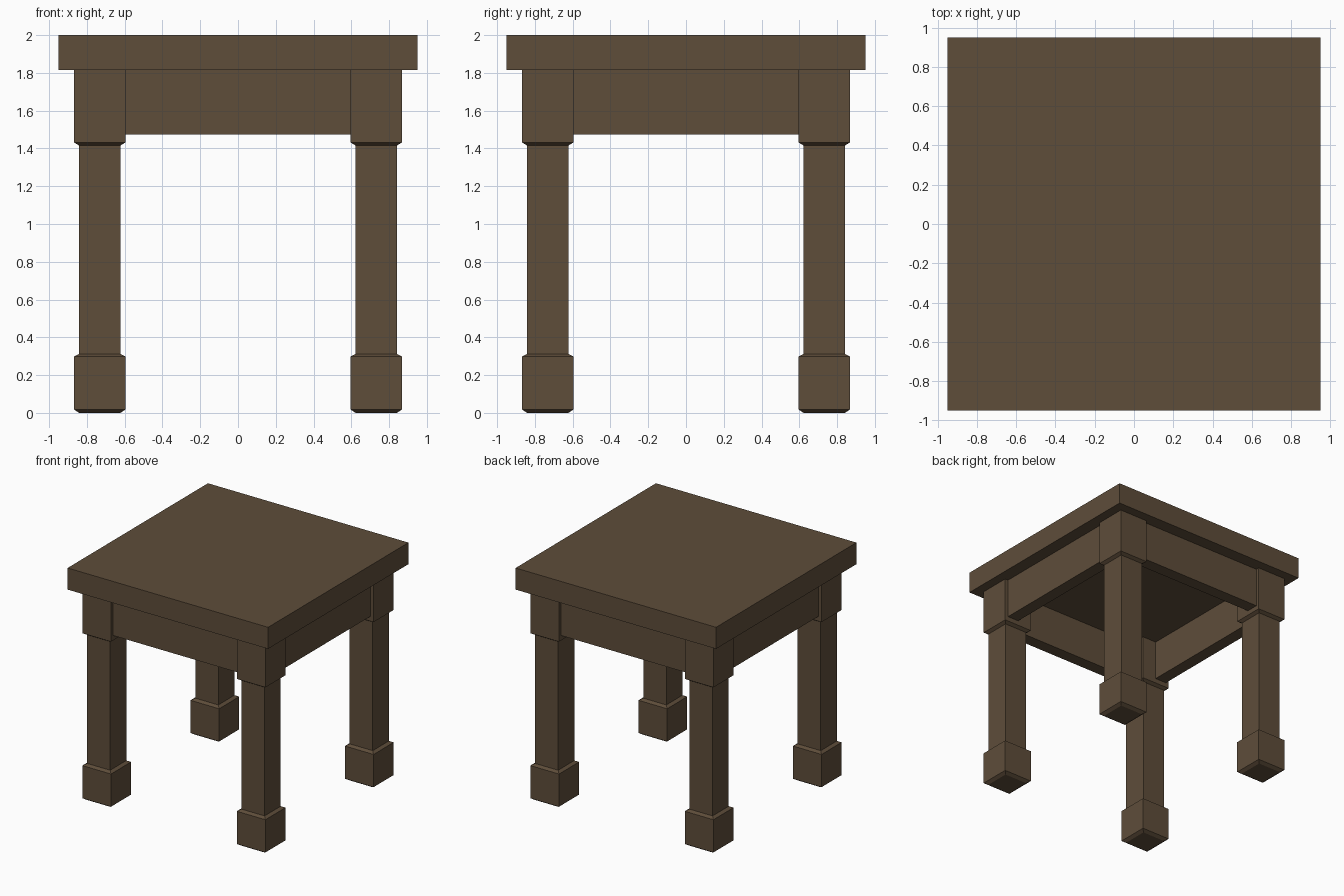
import bpy, bmesh

if "Cube" in bpy.data.objects:
    bpy.data.objects.remove(bpy.data.objects["Cube"])

wood = bpy.data.materials.new("dark brown wood")
wood.diffuse_color = (0.112, 0.074, 0.042, 1)
wood.use_nodes = True
wood.node_tree.nodes["Principled BSDF"].inputs["Base Color"].default_value = wood.diffuse_color


def make_object(name, bm):
    bmesh.ops.recalc_face_normals(bm, faces=bm.faces)
    mesh = bpy.data.meshes.new(name)
    bm.to_mesh(mesh)
    bm.free()
    mesh.materials.append(wood)
    obj = bpy.data.objects.new(name, mesh)
    bpy.context.collection.objects.link(obj)
    return obj


def box(name, x, y, z):
    """Box from (min, max) ranges on each axis."""
    bm = bmesh.new()
    bmesh.ops.create_cube(bm, size=1)
    for v in bm.verts:
        v.co = [r[0] if c < 0 else r[1] for c, r in zip(v.co, (x, y, z))]
    return make_object(name, bm)


def square_post(name, cx, cy, profile):
    """Square post lofted through (half width, height) steps."""
    bm = bmesh.new()
    rings = [[bm.verts.new((cx + sx * h, cy + sy * h, z))
              for sx, sy in ((-1, -1), (1, -1), (1, 1), (-1, 1))] for h, z in profile]
    for a, b in zip(rings, rings[1:]):
        for i in range(4):
            j = (i + 1) % 4
            bm.faces.new((a[i], a[j], b[j], b[i]))
    bm.faces.new(rings[0][::-1])
    bm.faces.new(rings[-1])
    return make_object(name, bm)


# Table top
box("table_top", (-0.95, 0.95), (-0.95, 0.95), (1.815, 2.0))

# Legs: chamfered foot block, slim shaft, wide upper block
WIDE, SLIM, POS = 0.136, 0.109, 0.732
leg_profile = [(SLIM, 0), (WIDE, 0.018), (WIDE, 0.298), (SLIM, 0.313),
               (SLIM, 1.415), (WIDE, 1.432), (WIDE, 1.815)]
for sx, side in ((-1, "left"), (1, "right")):
    for sy, end in ((-1, "front"), (1, "back")):
        square_post(f"{end}_{side}_leg", sx * POS, sy * POS, leg_profile)

# Apron boards between the legs, set slightly back from the upper blocks
OUT, INN, LEN, Z = 0.838, 0.73, 0.60, (1.473, 1.815)
box("front_apron", (-LEN, LEN), (-OUT, -INN), Z)
box("back_apron", (-LEN, LEN), (INN, OUT), Z)
box("left_apron", (-OUT, -INN), (-LEN, LEN), Z)
box("right_apron", (INN, OUT), (-LEN, LEN), Z)
